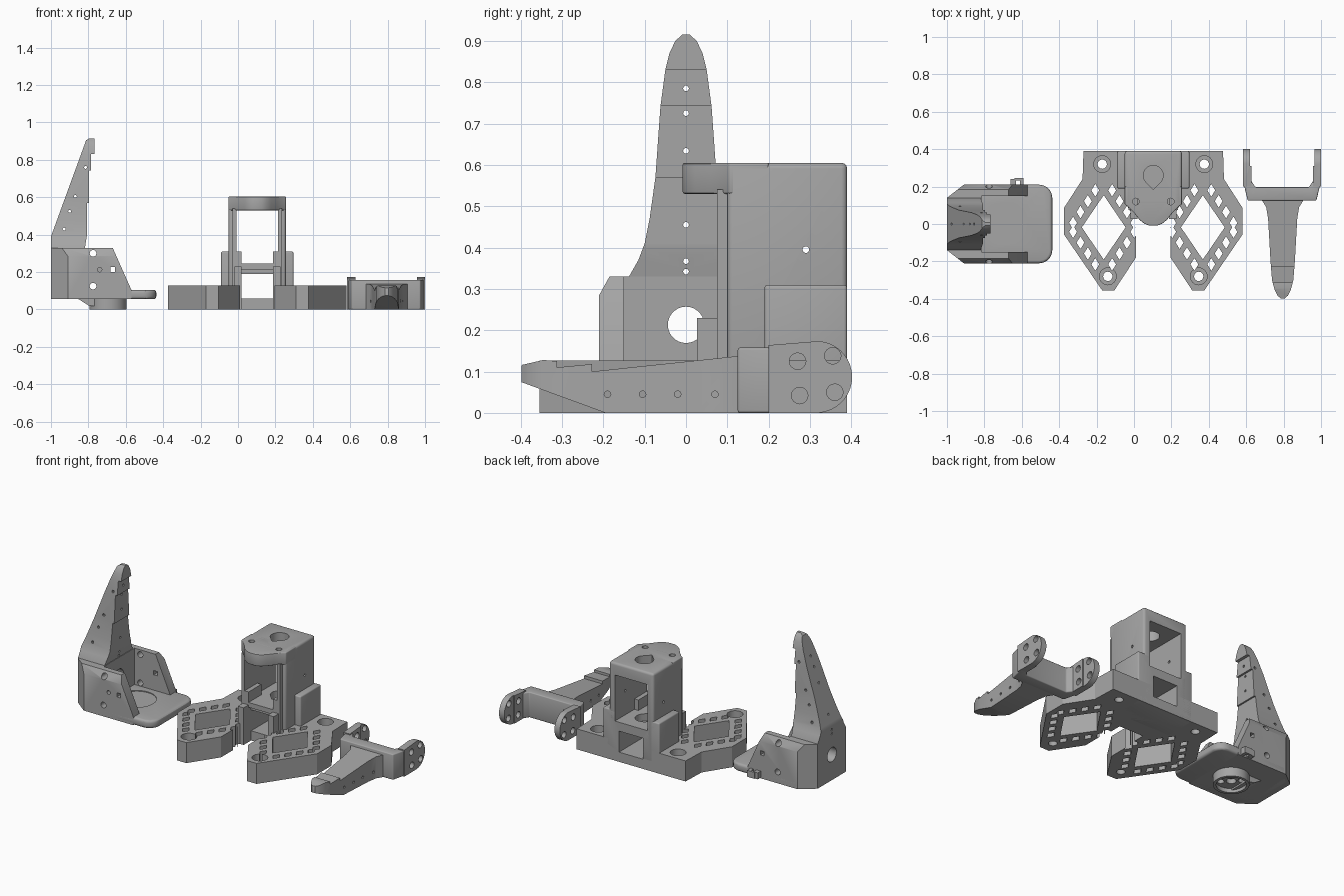
import bpy, bmesh
from math import sin, cos, pi, radians
from mathutils import Vector

if "Cube" in bpy.data.objects:
    bpy.data.objects.remove(bpy.data.objects["Cube"])

grey = bpy.data.materials.new("plain grey")
grey.use_nodes = True
grey.diffuse_color = (0.38, 0.38, 0.38, 1)
grey.node_tree.nodes["Principled BSDF"].inputs["Base Color"].default_value = (0.38, 0.38, 0.38, 1)
parts = []


def prism(name, pts, axis, lo, hi, bevel=0):
    """Extrude a 2D outline along x (y,z), y (x,z) or z (x,y)."""
    place = {"x": lambda a, b, t: (t, a, b), "y": lambda a, b, t: (a, t, b),
             "z": lambda a, b, t: (a, b, t)}[axis]
    bm = bmesh.new()
    ends = [[bm.verts.new(place(a, b, t)) for a, b in pts] for t in (lo, hi)]
    bm.faces.new(ends[0])
    bm.faces.new(ends[1])
    n = len(pts)
    for i in range(n):
        j = (i + 1) % n
        bm.faces.new((ends[0][i], ends[0][j], ends[1][j], ends[1][i]))
    bmesh.ops.recalc_face_normals(bm, faces=bm.faces)
    if bevel:
        bmesh.ops.bevel(bm, geom=[e for e in bm.edges if e.calc_face_angle(0) > 0.6],
                        offset=bevel, segments=3, profile=0.5, affect="EDGES")
    me = bpy.data.meshes.new(name)
    bm.to_mesh(me)
    bm.free()
    me.materials.append(grey)
    ob = bpy.data.objects.new(name, me)
    bpy.context.collection.objects.link(ob)
    parts.append(ob)
    return ob


def box(name, x, y, z, bevel=0):
    return prism(name, [(x[0], y[0]), (x[1], y[0]), (x[1], y[1]), (x[0], y[1])], "z", *z, bevel)


def circle(a, b, r, n=24, start=0, sweep=360):
    count = n if sweep == 360 else n + 1
    return [(a + r * cos(radians(start + sweep * i / n)),
             b + r * sin(radians(start + sweep * i / n))) for i in range(count)]


def hole(a, b, r, axis, lo=-2, hi=2, n=16):
    return prism("cutter", circle(a, b, r, n), axis, lo, hi)


def combine(targets, tools, op="DIFFERENCE"):
    """Apply boolean tools to the targets, then remove the tools."""
    for ob in targets:
        for t in tools:
            m = ob.modifiers.new("cut", "BOOLEAN")
            m.operation, m.solver, m.object = op, "EXACT", t
        bpy.context.view_layer.update()
        ev = ob.evaluated_get(bpy.context.evaluated_depsgraph_get())
        new = bpy.data.meshes.new_from_object(ev)
        ob.modifiers.clear()
        ob.data = new
    for t in tools:
        parts.remove(t)
        bpy.data.objects.remove(t)


MID = 0.103  # mirror line of the base


def flip(pts):
    return [(2 * MID - a, b) for a, b in reversed(pts)]


# Base: two perforated diamond pads joined at the back
half = [(-0.27, 0.39), (-0.275, 0.24), (-0.375, 0.085), (-0.375, -0.055),
        (-0.17, -0.355), (-0.105, -0.355), (0.01, -0.18), (0.01, 0.1)]
base = prism("base_pads", half + flip(half), "z", 0, 0.127)
cx, cy = -0.162, -0.018
cuts = []


def pad_cut(pts, lo=-1):
    for p in (pts, flip(pts)):
        cuts.append(prism("cutter", p, "z", lo, 1))


def diamond(a, b, w, h):
    return [(a - w, b), (a, b - h), (a + w, b), (a, b + h)]


pad_cut(diamond(cx, cy, 0.117, 0.172))
for sx in (-1, 1):
    for sy in (-1, 1):
        for t in (0.09, 0.31, 0.53, 0.75):
            pad_cut(diamond(cx + sx * 0.18 * (1 - t), cy + sy * 0.264 * t, 0.021, 0.034))
for a, b in ((-0.17, 0.32), (-0.14, -0.28)):
    pad_cut(circle(a, b, 0.045), 0.08)
    pad_cut(circle(a, b, 0.025, 16))
combine([base], cuts)

# Tower: wide foot, hollow shell, front posts and rounded nose
tower = [box("tower_foot", (-0.09, 0.296), (0.19, 0.39), (0, 0.31), 0.008),
         box("tower_shell", (-0.05, 0.256), (0.1, 0.39), (0.05, 0.605), 0.014)]
for side in (0, 1):
    def span(a, b):
        return (2 * MID - b, 2 * MID - a) if side else (a, b)
    tag = "_left" if side else "_right"
    box("tower_post" + tag, span(-0.03, -0.008), (0.075, 0.15), (0.2, 0.54))
    box("tower_front" + tag, span(-0.03, 0.02), (0.075, 0.2), (0, 0.31))
    box("tower_toe" + tag, span(-0.02, 0.02), (0.027, 0.2), (0, 0.23))
box("tower_floor_front", (0.0, 0.2), (0.075, 0.12), (0.215, 0.245))
box("cable_hook", (0.04, 0.06), (0.1, 0.13), (0.195, 0.22))
box("cable_hook_end", (0.08, 0.1), (0.1, 0.13), (0.195, 0.22))
nose_half = [(-0.05, 0.2), (-0.05, 0.105), (-0.035, 0.095), (0.0, 0.06), (0.03, 0.022),
             (0.055, 0.002), (0.08, -0.008)]
nose = prism("tower_nose", nose_half + flip(nose_half), "z", 0.53, 0.605, 0.005)
combine(tower + [base], [box("cutter", (0.02, 0.186), (-1, 1), (0.06, 0.19))])
combine([tower[1]], [box("cutter", (-0.008, 0.214), (-1, 1), (0.245, 0.53)),
                     hole(0.29, 0.395, 0.008, "x")])
combine([tower[0]], [box("cutter", (-0.008, 0.214), (-1, 1), (0.245, 0.5))])
teardrop = circle(MID, 0.26, 0.053, 18, -45, 270) + [(MID - 0.004, 0.186), (MID + 0.004, 0.186)]
teardrop = circle(MID, 0.26, 0.053, 18, -40, 260) + [(MID, 0.185)]
combine(tower + [nose], [prism("cutter", teardrop, "z", 0.2, 1)])
combine([tower[1], nose], [hole(a, 0.12, 0.018, "z", 0.5, 1) for a in (0.01, 0.196)])

# Moving jaw: forked bracket with a tapering finger
bar = prism("jaw_crossbar", [(0.583, 0.23), (0.608, 0.125), (0.975, 0.125), (1, 0.23),
                             (0.957, 0.23), (0.935, 0.197), (0.65, 0.197), (0.627, 0.23)],
            "z", 0, 0.158, 0.006)
cheek = [(0.15, 0), (0.315, 0)] + circle(0.315, 0.087, 0.087, 18, -85, 170) + [(0.15, 0.16)]
for name, lo, hi in (("jaw_cheek_right", 0.583, 0.627), ("jaw_cheek_left", 0.957, 1.0)):
    c = prism(name, cheek, "x", lo, hi)
    combine([c], [box("cutter", (0, 2), (-1, 0.2), (-1, 1))]
            + [hole(y, z, 0.02, "x") for y, z in ((0.27, 0.125), (0.275, 0.042), (0.355, 0.138), (0.36, 0.05))])
    combine([c], [box("cutter", (0.62, 0.964), (0.31, 1), (-1, 1))])


def taper(rows, mid):
    """Symmetric outline from (half width, height) rows."""
    return [(mid - w, h) for w, h in rows] + [(mid + w, h) for w, h in reversed(rows)]


finger = prism("jaw_finger", [(0.15, 0), (-0.195, 0), (-0.4, 0.075), (-0.403, 0.1), (-0.397, 0.116),
                              (-0.345, 0.128), (-0.312, 0.125), (-0.312, 0.11), (-0.228, 0.118),
                              (-0.228, 0.1), (0.15, 0.14)], "x", 0.6, 1)
combine([finger], [prism("cutter", taper([(0.12, 0.16), (0.11, 0.125), (0.088, 0.09), (0.078, 0.03),
                                         (0.065, -0.2), (0.057, -0.3), (0.044, -0.35), (0.028, -0.383),
                                         (0.01, -0.398)], 0.795), "z", -1, 1)], "INTERSECT")
combine([finger], [hole(y, 0.045, 0.008, "x", n=10) for y in (-0.19, -0.105, -0.02, 0.07)])

# Fixed jaw: chamfered motor box with an open cavity
body = prism("jaw_box", [(-1, 0.055), (-0.57, 0.055), (-0.57, 0.105), (-0.67, 0.33), (-1, 0.33)],
             "y", -0.21, 0.21)
combine([body], [prism("cutter", [(-1.1, -0.062), (-0.91, -0.21), (0, -0.21), (0, 0.21),
                                  (-0.91, 0.21), (-1.1, 0.062)], "z", -1, 1),
                 prism("cutter", taper([(0.21, 0), (0.21, 0.285), (0.185, 0.33), (0.18, 0.34)], 0),
                       "x", -2, 2)], "INTERSECT")
combine([body], [box("cutter", (-0.815, 0), (-0.15, 0.15), (0.1, 1)),
                 hole(0, 0.213, 0.044, "x", n=28),
                 hole(-0.775, 0.3, 0.018, "y"), hole(-0.775, 0.125, 0.018, "y"),
                 hole(-0.74, 0.213, 0.012, "y", -1, 0),
                 box("cutter", (-0.683, -0.657), (-1, 1), (0.2, 0.226))])

# Rounded floor plate and round mounting hub
r = 0.07
plate = prism("jaw_floor", [(-0.91, 0.21), (-0.98, 0.15), (-0.98, -0.15), (-0.91, -0.21)]
              + circle(-0.437 - r, -0.21 + r, r, 8, -90, 90)
              + circle(-0.437 - r, 0.21 - r, r, 8, 0, 90), "z", 0.055, 0.105, 0.015)
hub = prism("mount_hub", circle(-0.695, 0, 0.1, 40), "z", 0, 0.06)
skirt = prism("hub_skirt", [(-0.86, 0.06), (-0.8, 0.022), (-0.75, 0.015), (-0.75, 0.06)], "y", -0.07, 0.07)
combine([plate], [hole(-0.695, 0, 0.112, "z", 0.085, 1, 40)])
combine([plate, hub], [hole(-0.695, 0, 0.028, "z")]
        + [hole(-0.695 + 0.058 * cos(a * pi / 2 + pi / 4), 0.058 * sin(a * pi / 2 + pi / 4), 0.02, "z")
           for a in range(4)])
combine([hub], [hole(-0.695, 0, 0.083, "z", -1, 0.025, 40)])
box("cable_clip_stem", (-0.66, -0.63), (0.2, 0.24), (0.06, 0.1))
box("cable_clip_hook", (-0.61, -0.59), (0.2, 0.245), (0.06, 0.1))
box("cable_clip_lip", (-0.64, -0.59), (0.232, 0.245), (0.06, 0.1))

# Fixed finger: stepped blade with a curved outline
blade = prism("fixed_finger", [(-1, 0.32), (-1, 0.39), (-0.812, 0.905), (-0.795, 0.915), (-0.766, 0.915),
                               (-0.766, 0.83), (-0.785, 0.83), (-0.785, 0.742), (-0.797, 0.742),
                               (-0.797, 0.57), (-0.807, 0.57), (-0.807, 0.4), (-0.82, 0.32)],
              "y", -0.2, 0.2)
combine([blade], [prism("cutter", taper([(0.14, 0.3), (0.138, 0.33), (0.115, 0.37), (0.1, 0.41), (0.088, 0.47),
                                        (0.074, 0.57), (0.062, 0.74), (0.05, 0.83), (0.04, 0.87),
                                        (0.026, 0.9), (0.009, 0.915)], 0), "x", -2, 0)], "INTERSECT")
combine([blade], [hole(0, z, 0.007, "x", n=10) for z in (0.342, 0.367, 0.455, 0.634, 0.725, 0.785)]
        + [hole(x, z, 0.008, "y", n=10) for x, z in ((-0.93, 0.43), (-0.9, 0.525), (-0.87, 0.605), (-0.815, 0.76))])

# Smooth the curved faces only
bpy.ops.object.select_all(action="DESELECT")
for ob in parts:
    ob.select_set(True)
bpy.context.view_layer.objects.active = parts[0]
bpy.ops.object.shade_smooth_by_angle(angle=radians(30))
